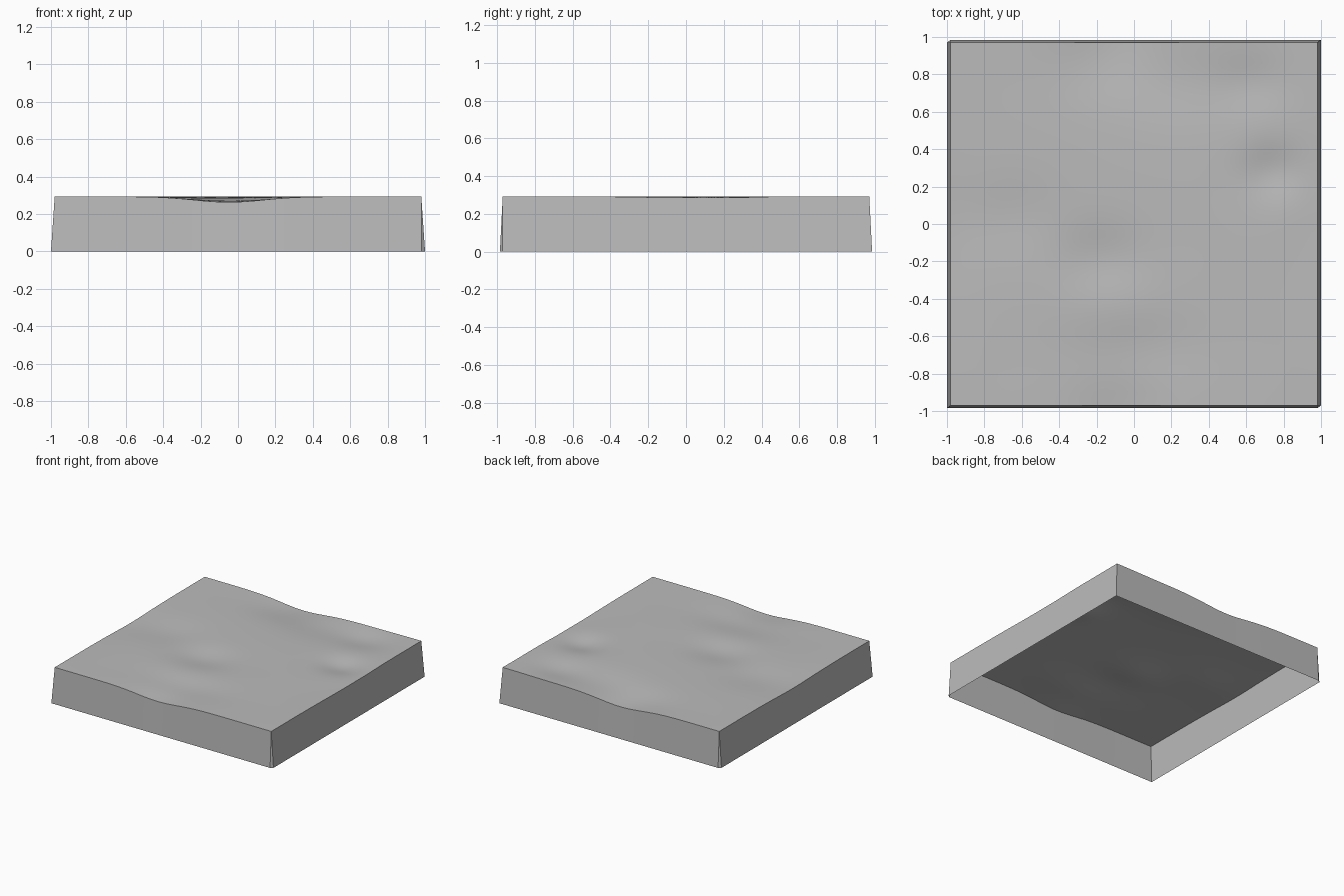
import bpy, bmesh, math

cube = bpy.data.objects.get("Cube")
if cube:
    bpy.data.objects.remove(cube, do_unlink=True)

grey = bpy.data.materials.new("stone_grey")
grey.use_nodes = True
colour = (0.5, 0.5, 0.5, 1)
grey.diffuse_color = colour
grey.node_tree.nodes["Principled BSDF"].inputs["Base Color"].default_value = colour

HALF_X, HALF_Y, TOP = 0.98, 0.97, 0.293
FLARE_X, FLARE_Y = 0.02, 0.015
CELLS = 56

# Soft hollows in the ground: x, y, width, length, depth
HOLLOWS = [
    (0.74, 0.28, 0.11, 0.10, 0.026),
    (0.62, 0.75, 0.14, 0.11, 0.018),
    (-0.15, 0.84, 0.20, 0.13, 0.018),
    (0.22, 0.76, 0.22, 0.15, 0.016),
    (-0.18, -0.19, 0.17, 0.13, 0.023),
    (-0.02, -0.67, 0.25, 0.13, 0.018),
    (-0.64, 0.03, 0.20, 0.15, 0.014),
    (-0.05, -1.02, 0.18, 0.16, 0.030),
    (-0.08, 1.05, 0.18, 0.13, 0.030),
    (-0.98, 0.0, 0.12, 0.25, 0.008),
    (0.98, 0.0, 0.12, 0.25, 0.007),
]


def height(x, y):
    return TOP - sum(d * math.exp(-((x - cx) / w) ** 2 / 2 - ((y - cy) / l) ** 2 / 2)
                     for cx, cy, w, l, d in HOLLOWS)


def finish(name, bm):
    mesh = bpy.data.meshes.new(name)
    bm.to_mesh(mesh)
    bm.free()
    mesh.materials.append(grey)
    obj = bpy.data.objects.new(name, mesh)
    bpy.context.collection.objects.link(obj)
    return obj


# Gently hollowed ground surface
bm = bmesh.new()
bmesh.ops.create_grid(bm, x_segments=CELLS, y_segments=CELLS, size=1)
for v in bm.verts:
    v.co.x *= HALF_X
    v.co.y *= HALF_Y
    v.co.z = height(v.co.x, v.co.y)
for f in bm.faces:
    f.smooth = True
finish("ground_surface", bm)

# Flared side walls, open underneath
bm = bmesh.new()


def wall(start, end, push, cut_start, cut_end):
    """Wall from start to end; a cut end stops short of the flared corner."""
    previous = None
    for i in range(CELLS + 1):
        t = i / CELLS
        x = start[0] + (end[0] - start[0]) * t
        y = start[1] + (end[1] - start[1]) * t
        bx, by = x + push[0], y + push[1]
        if (i == 0 and not cut_start) or (i == CELLS and not cut_end):
            bx = x + math.copysign(FLARE_X, x)
            by = y + math.copysign(FLARE_Y, y)
        pair = (bm.verts.new((x, y, height(x, y))), bm.verts.new((bx, by, 0)))
        if previous:
            bm.faces.new((previous[0], previous[1], pair[1], pair[0]))
        previous = pair


for s in (-1, 1):
    near, side, far = (s * HALF_X, s * HALF_Y), (s * HALF_X, -s * HALF_Y), (-s * HALF_X, -s * HALF_Y)
    # Front or back wall, then the right or left wall
    wall(far, side, (0, -s * FLARE_Y), False, True)
    wall(side, near, (s * FLARE_X, 0), True, False)
    # Narrow sliver closing the split corner
    x, y = side
    bm.faces.new([bm.verts.new(p) for p in (
        (x, y, height(x, y)), (x, y - s * FLARE_Y, 0), (x + s * FLARE_X, y, 0))])

bmesh.ops.remove_doubles(bm, verts=bm.verts, dist=0.0005)
finish("side_walls", bm)
